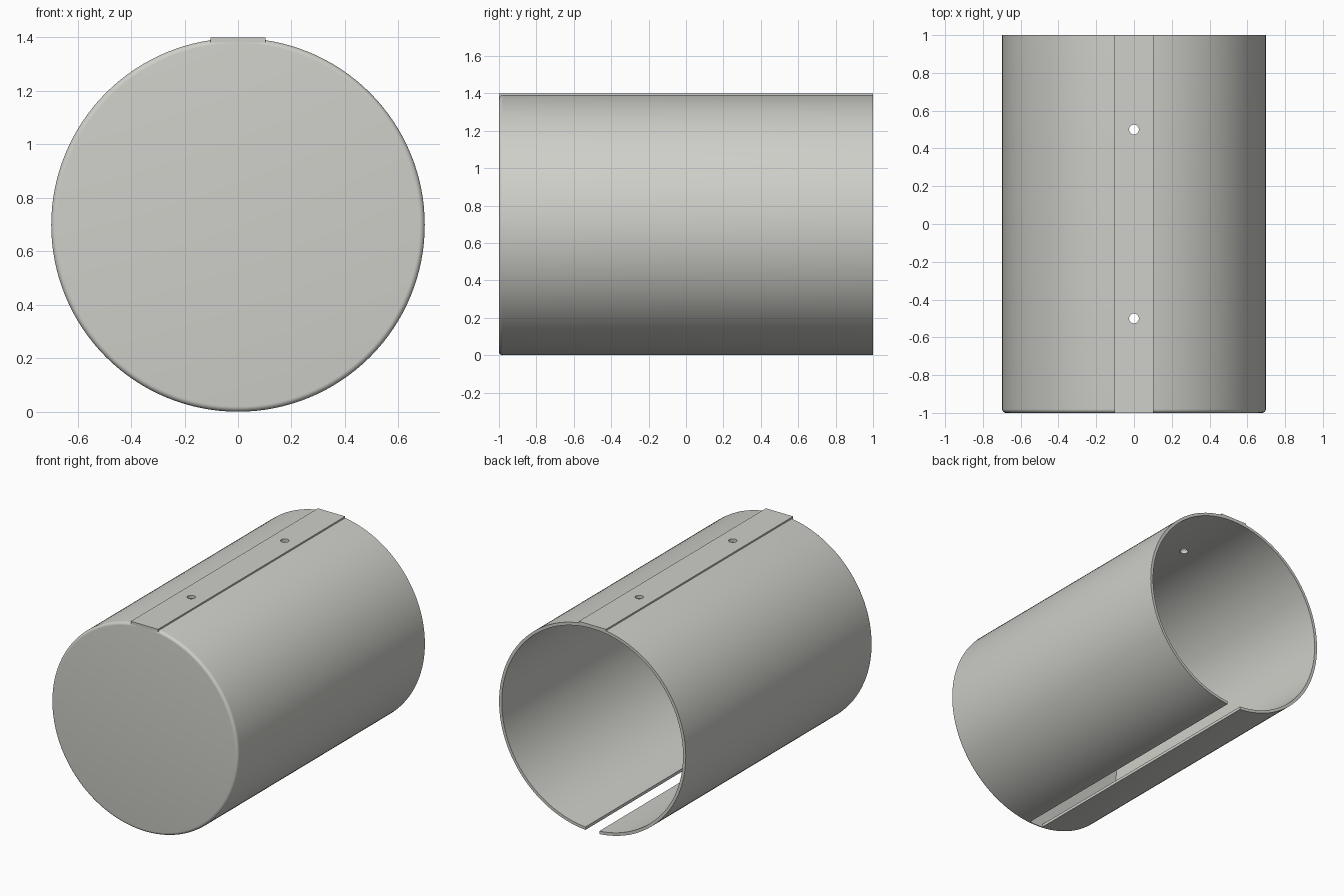
import bpy, bmesh, math
from mathutils import Vector, Matrix

if "Cube" in bpy.data.objects:
    bpy.data.objects.remove(bpy.data.objects["Cube"])

R, WALL, FILLET = 0.6985, 0.02, 0.02
TOP = 1.40

grey = bpy.data.materials.new("light_warm_grey")
grey.diffuse_color = (0.62, 0.62, 0.585, 1)
grey.use_nodes = True
grey.node_tree.nodes["Principled BSDF"].inputs["Base Color"].default_value = grey.diffuse_color


def make_object(name, bm):
    bmesh.ops.recalc_face_normals(bm, faces=bm.faces)
    mesh = bpy.data.meshes.new(name)
    bm.to_mesh(mesh)
    bm.free()
    mesh.materials.append(grey)
    obj = bpy.data.objects.new(name, mesh)
    bpy.context.collection.objects.link(obj)
    return obj


def box(name, lo, hi):
    bm = bmesh.new()
    bmesh.ops.create_cube(bm, size=1)
    lo, hi = Vector(lo), Vector(hi)
    for v in bm.verts:
        v.co = Vector((lo[i] + (v.co[i] + 0.5) * (hi[i] - lo[i]) for i in range(3)))
    return make_object(name, bm)


def hole_cutter(name, y):
    bm = bmesh.new()
    bmesh.ops.create_cone(bm, cap_ends=True, segments=32, radius1=0.026,
                          radius2=0.026, depth=0.3,
                          matrix=Matrix.Translation((0, y, TOP)))
    return make_object(name, bm)


def cut(obj, cutters):
    bpy.context.view_layer.objects.active = obj
    for c in cutters:
        mod = obj.modifiers.new("cut", 'BOOLEAN')
        mod.operation, mod.solver, mod.object = 'DIFFERENCE', 'EXACT', c
        bpy.ops.object.modifier_apply(modifier=mod.name)


# Cup-shaped shell: rounded closed front, open back
profile = [(0, -1)]
for i in range(7):
    a = math.radians(15 * i)
    profile.append((R - FILLET + FILLET * math.sin(a), -1 + FILLET - FILLET * math.cos(a)))
profile += [(R, 1), (R - WALL, 1), (R - WALL, -1 + WALL), (0, -1 + WALL)]
bm = bmesh.new()
verts = [bm.verts.new((r, y, R)) for r, y in profile]
edges = [bm.edges.new(pair) for pair in zip(verts, verts[1:])]
bmesh.ops.spin(bm, geom=verts + edges, cent=(0, 0, R), axis=(0, 1, 0),
               angle=2 * math.pi, steps=128)
bmesh.ops.remove_doubles(bm, verts=bm.verts, dist=1e-5)
shell = make_object("shell", bm)

# Flat mounting strip along the top
strip = box("mounting_strip", (-0.102, -1, TOP - 0.02), (0.102, 1, TOP))

# Bottom slot and two screw holes
slot = box("slot_cutter", (-0.052, -0.979, -0.1), (0.052, 1.1, 0.1))
holes = [hole_cutter("hole_cutter", y) for y in (-0.5, 0.5)]
cut(shell, [slot] + holes)
cut(strip, holes)
for c in [slot] + holes:
    bpy.data.objects.remove(c)

# Smooth curved walls, keep sharp edges
for obj in (shell, strip):
    bpy.ops.object.select_all(action='DESELECT')
    obj.select_set(True)
    bpy.context.view_layer.objects.active = obj
    bpy.ops.object.shade_smooth_by_angle(angle=math.radians(30))
